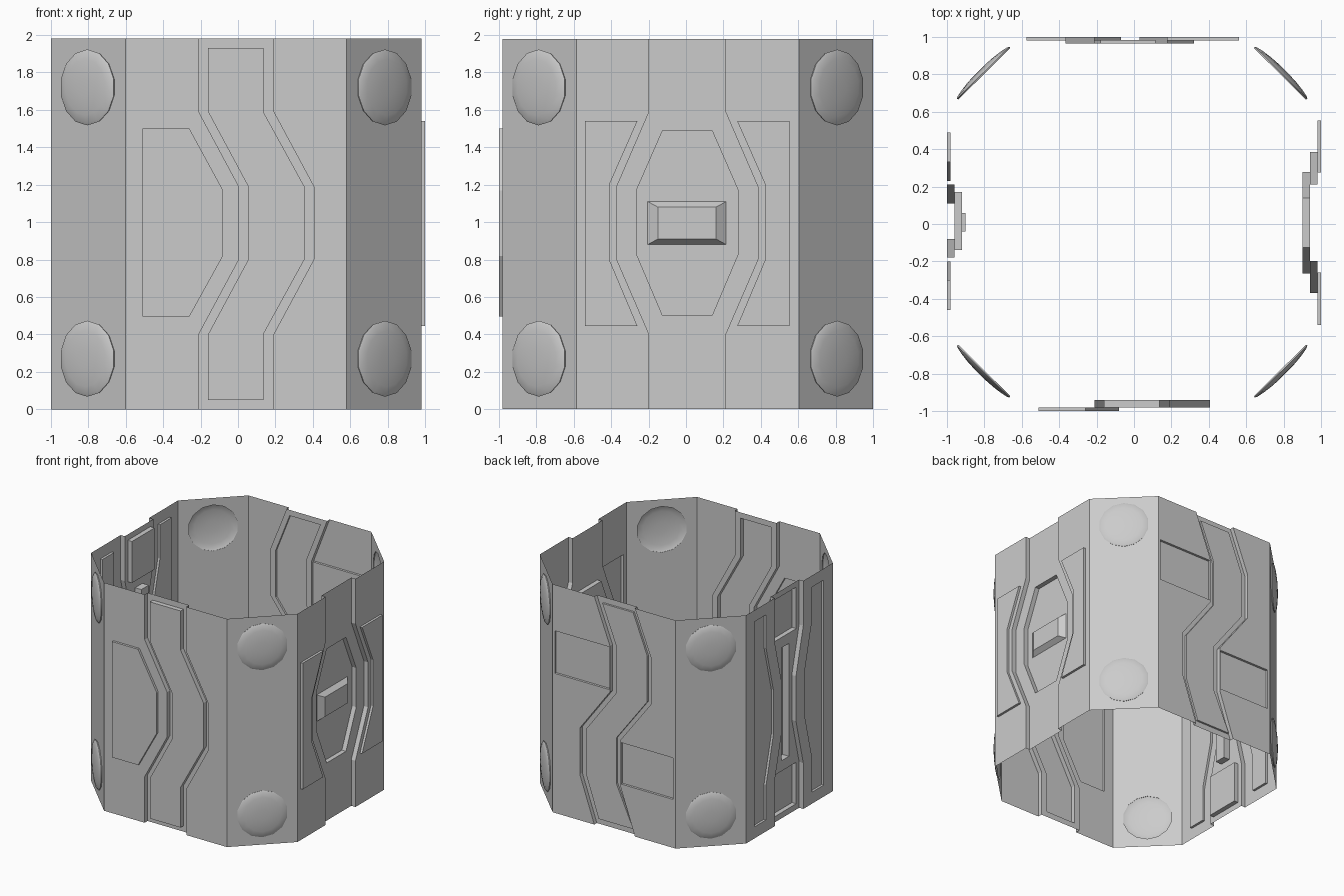
import bpy, bmesh, math
from mathutils import Vector

if "Cube" in bpy.data.objects:
    bpy.data.objects.remove(bpy.data.objects["Cube"])

H = 1.98            # wall height
STUD_R = 0.2
SIDES = 14


def rect(u0, u1, z0, z1):
    return [(u0, z0), (u0, z1), (u1, z1), (u1, z0)]


def flip(poly, c):
    return [(2 * c - u, z) for u, z in poly]


def circle(z, r):
    return [(r * math.cos(2 * math.pi * (i + .5) / SIDES),
             z + r * math.sin(2 * math.pi * (i + .5) / SIDES)) for i in range(SIDES)]


class Sheet:
    """Thin embossed sheet: flat areas at different depths joined by step faces."""

    def __init__(self, origin, across, out):
        self.bm = bmesh.new()
        self.o, self.u, self.n = Vector(origin), Vector(across), Vector(out)

    def verts(self, poly, d):
        return [self.bm.verts.new(self.o + self.u * u + Vector((0, 0, z)) + self.n * d)
                for u, z in poly]

    def step(self, a, da, b, db, closed=True):
        va, vb = self.verts(a, da), self.verts(b, db)
        for i in range(len(a) if closed else len(a) - 1):
            j = (i + 1) % len(a)
            self.bm.faces.new((va[i], va[j], vb[j], vb[i]))

    def area(self, poly, d, items=()):
        # flat area with holes; each item = (outline, depth or None, children, top outline)
        edges = []
        for loop in [poly] + [it[0] for it in items]:
            vs = self.verts(loop, d)
            edges += [self.bm.edges.new((vs[i - 1], vs[i])) for i in range(len(vs))]
        bmesh.ops.triangle_fill(self.bm, use_beauty=True, edges=edges, normal=self.n)
        for outline, depth, children, top in items:
            if depth is not None:
                self.step(outline, d, top or outline, depth)
                self.area(top or outline, depth, children)

    def finish(self, name, smooth=False):
        bm = self.bm
        bmesh.ops.remove_doubles(bm, verts=bm.verts, dist=1e-4)
        bmesh.ops.recalc_face_normals(bm, faces=bm.faces)
        if sum(f.normal.dot(self.n) * f.calc_area() for f in bm.faces) < 0:
            bmesh.ops.reverse_faces(bm, faces=bm.faces)
        me = bpy.data.meshes.new(name)
        bm.to_mesh(me)
        bm.free()
        ob = bpy.data.objects.new(name, me)
        bpy.context.collection.objects.link(ob)
        if smooth:
            bpy.ops.object.select_all(action='DESELECT')
            ob.select_set(True)
            bpy.context.view_layer.objects.active = ob
            bpy.ops.object.shade_smooth_by_angle(angle=math.radians(35))
        return ob


def panel(outline, depth, children=(), top=None):
    return (outline, depth, children, top)


def banded_wall(name, frame, u0, u1, left, right, depth, lows, highs, inner):
    # wall split by a sunken vertical band with edges left and right (top to bottom)
    s = Sheet(*frame)
    s.area([(u0, 0), (u0, H)] + left, 0, lows)
    s.area([(u1, 0), (u1, H)] + right, 0, highs)
    s.area(left + right[::-1], depth, inner)
    for edge in (left, right):
        s.step(edge, 0, edge, depth, closed=False)
    s.finish(name)


def path(us, zs):
    return list(zip(us, zs))


KZ = (H, 1.59, 1.19, .80, .40, 0)          # kink heights
IZ = (1.93, 1.59, 1.19, .80, .40, .05)

# Front wall: band bent to the right, raised plate on the left
plate = [(-.51, 1.5), (-.26, 1.5), (-.08, 1.17), (-.08, .82), (-.26, .495), (-.51, .495)]
strip = path((-.16, -.16, .055, .055, -.16, -.16), IZ) + \
    path((.135, .135, .355, .355, .135, .135), IZ)[::-1]
banded_wall("front_wall", ((0, -.98, 0), (1, 0, 0), (0, -1, 0)), -.6, .58,
            path((-.21, -.21, .005, .005, -.21, -.21), KZ),
            path((.19, .19, .405, .405, .19, .19), KZ), -.04,
            [panel(plate, .02)], [], [panel(strip, 0)])

# Right wall: wide band with sunken octagon and a raised button
c = .007
side = [(-.54, 1.54), (-.26, 1.54), (-.41, 1.2), (-.41, .8), (-.26, .445), (-.54, .445)]
edge = path((-.197, -.197, -.37, -.37, -.197, -.197), KZ)
octo = [(-.125, .5), (-.265, .83), (-.265, 1.17), (-.125, 1.49)]
octo += flip(octo, c)[::-1]
button = panel(rect(-.205, .215, .88, 1.11), -.04, (), rect(-.15, .16, .91, 1.08))
banded_wall("right_wall", ((.98, 0, 0), (0, 1, 0), (1, 0, 0)), -.585, .605,
            edge, flip(edge, c), -.04,
            [panel(side, .02)], [panel(flip(side, c), .02)],
            [panel(octo, -.08, [button])])

# Back wall: S-shaped band with two sunken plates
strip = path((-.18, -.315, -.315, -.02, -.02, -.18), IZ) + \
    path((.115, -.02, -.02, .27, .27, .15), IZ)[::-1]
banded_wall("back_wall", ((0, 1.0, 0), (1, 0, 0), (0, 1, 0)), -.6, .58,
            path((-.21, -.365, -.365, -.07, -.07, -.21), KZ),
            path((.18, .03, .03, .32, .32, .18), KZ), -.035,
            [panel(rect(-.575, -.076, .42, .78), -.02)],
            [panel(rect(.036, .56, 1.21, 1.58), -.02)],
            [panel(strip, -.018)])

# Left wall: narrow-waisted band with end boxes, centre slot and tall side plates
c = .015
edge = path((-.18, -.18, -.08, -.08, -.18, -.18), KZ)
side = [(-.46, .1), (-.46, 1.88)] + \
    path((-.3, -.3, -.2, -.2, -.3, -.3), (1.88, 1.59, 1.19, .8, .4, .1))
banded_wall("left_wall", ((-1.0, 0, 0), (0, 1, 0), (-1, 0, 0)), -.585, .605,
            edge, flip(edge, c), -.04,
            [panel(side, -.02)], [panel(flip(side, c), -.02)],
            [panel(rect(-.14, .17, 1.57, 1.93), -.08),
             panel(rect(-.14, .17, .05, .41), -.08),
             panel(rect(-.04, .06, .5, 1.48), -.10)])

# Corner walls with two domed studs each
PROFILE = ((STUD_R, 0), (.203, .008), (.19, .015), (.15, .023), (.1, .029), (.05, .032))
for sx, ex, mx, tx in ((-1, -1.0, -.6, "left"), (1, .98, .58, "right")):
    for sy, ey, my, ty in ((-1, -.98, -.585, "front"), (1, 1.0, .605, "back")):
        a, b = Vector((ex, my, 0)), Vector((mx, ey, 0))
        across = (b - a).normalized()
        out = Vector((abs(across.y) * sx, abs(across.x) * sy, 0))
        half = (b - a).length / 2
        frame = ((a + b) / 2, across, out)
        s = Sheet(*frame)
        s.area(rect(-half, half, 0, H), 0,
               [panel(circle(z, STUD_R), None) for z in (.27, 1.72)])
        s.finish(f"{ty}_{tx}_corner_wall")
        for z, lvl in ((.27, "lower"), (1.72, "upper")):
            s = Sheet(*frame)
            for (r0, d0), (r1, d1) in zip(PROFILE, PROFILE[1:]):
                s.step(circle(z, r0), d0, circle(z, r1), d1)
            s.area(circle(z, PROFILE[-1][0]), PROFILE[-1][1])
            s.finish(f"{ty}_{tx}_{lvl}_stud", smooth=True)
